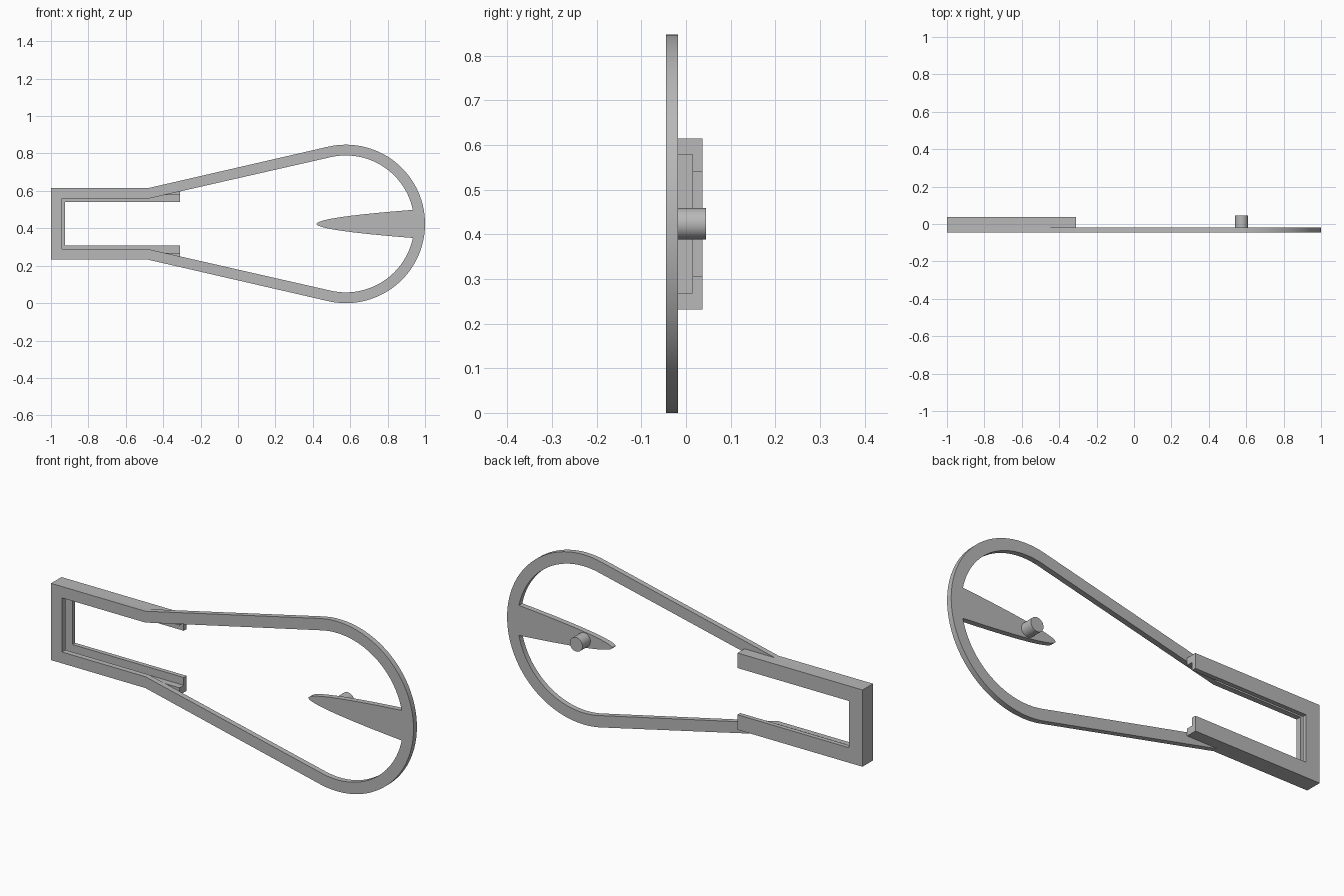
import bpy
import bmesh
from math import sin, cos, asin, acos, atan2, hypot, pi, radians

cube = bpy.data.objects.get("Cube")
if cube:
    bpy.data.objects.remove(cube, do_unlink=True)

MID = 0.4235              # height of the symmetry line
BOW_X = 0.5765            # centre of the round bow
NECK_X = -0.48            # where the straight sleeve meets the bow arms
HALF = 0.1915             # half height of the sleeve
FRONT, PLATE, LIP, BACK = -0.045, -0.018, 0.015, 0.037

grey = bpy.data.materials.new("plain_grey")
grey.use_nodes = True
grey.diffuse_color = (0.48, 0.48, 0.48, 1)
grey.node_tree.nodes["Principled BSDF"].inputs["Base Color"].default_value = (0.48, 0.48, 0.48, 1)


def finish(obj):
    obj.data.materials.clear()
    obj.data.materials.append(grey)
    bpy.ops.object.select_all(action='DESELECT')
    obj.select_set(True)
    bpy.context.view_layer.objects.active = obj
    bpy.ops.object.shade_smooth_by_angle(angle=radians(30))


def extrude_outline(name, loops, y0, y1):
    """Fill closed (x, z) loops, holes included, between depths y0 and y1."""
    curve = bpy.data.curves.new(name, 'CURVE')
    curve.dimensions = '2D'
    curve.fill_mode = 'BOTH'
    curve.extrude = (y1 - y0) / 2
    for loop in loops:
        spline = curve.splines.new('POLY')
        spline.points.add(len(loop) - 1)
        for point, (x, z) in zip(spline.points, loop):
            point.co = (x, z, 0, 1)
        spline.use_cyclic_u = True
    obj = bpy.data.objects.new(name, curve)
    bpy.context.collection.objects.link(obj)
    obj.rotation_euler.x = pi / 2
    obj.location.y = (y0 + y1) / 2
    bpy.ops.object.select_all(action='DESELECT')
    obj.select_set(True)
    bpy.context.view_layer.objects.active = obj
    bpy.ops.object.convert(target='MESH')
    obj = bpy.context.object
    bm = bmesh.new()
    bm.from_mesh(obj.data)
    bmesh.ops.remove_doubles(bm, verts=bm.verts, dist=1e-5)
    bmesh.ops.recalc_face_normals(bm, faces=bm.faces)
    bm.to_mesh(obj.data)
    bm.free()
    finish(obj)
    return obj


def mirrored(upper):
    """Complete an upper half outline, given as offsets from the middle line."""
    lower = [(x, -z) for x, z in reversed(upper) if abs(z) > 1e-6]
    return [(x, z + MID) for x, z in upper + lower]


def bow_half(left, half, radius, end_angle, steps=40):
    """Sleeve corner, neck, then a tangent arm running into the bow arc."""
    dx = BOW_X - NECK_X
    start = pi / 2 + atan2(dx, half) - acos(radius / hypot(dx, half))
    pts = [(left, half), (NECK_X, half)]
    for i in range(steps + 1):
        a = start + (end_angle - start) * i / steps
        pts.append((BOW_X + radius * cos(a), radius * sin(a)))
    return pts


# Front plate: open frame with the pointed tongue left standing in the hole
INNER_R, ROOT, TIP_X = 0.366, 0.075, 0.42
root_angle = asin(ROOT / INNER_R)
root_x = BOW_X + INNER_R * cos(root_angle)
tongue = []
for i in range(1, 21):
    t = (1 - i / 20) ** 2
    tongue.append((TIP_X + (root_x - TIP_X) * t, ROOT * t ** 0.53))
outer = mirrored(bow_half(-1, HALF, MID, 0))
inner = mirrored(bow_half(-0.94, 0.135, INNER_R, root_angle) + tongue)
extrude_outline("front_frame_with_tongue", [outer, inner], FRONT, PLATE)


# Sleeve: open-ended channel wall with an inward lip along its back
def sleeve(name, wall, y0, y1, end=-0.31):
    upper = [(-1, HALF), (end, HALF), (end, HALF - wall), (-1 + wall, HALF - wall)]
    extrude_outline(name, [mirrored(upper)], y0, y1)


sleeve("sleeve_wall", 0.036, PLATE, LIP)
sleeve("sleeve_back_lip", 0.075, LIP, BACK)

# Round pin on the back of the tongue
bpy.ops.mesh.primitive_cylinder_add(vertices=48, radius=0.035, depth=0.045 - PLATE,
                                    location=(0.575, (0.045 + PLATE) / 2, MID),
                                    rotation=(pi / 2, 0, 0))
pin = bpy.context.object
pin.name = "tongue_pin"
finish(pin)
